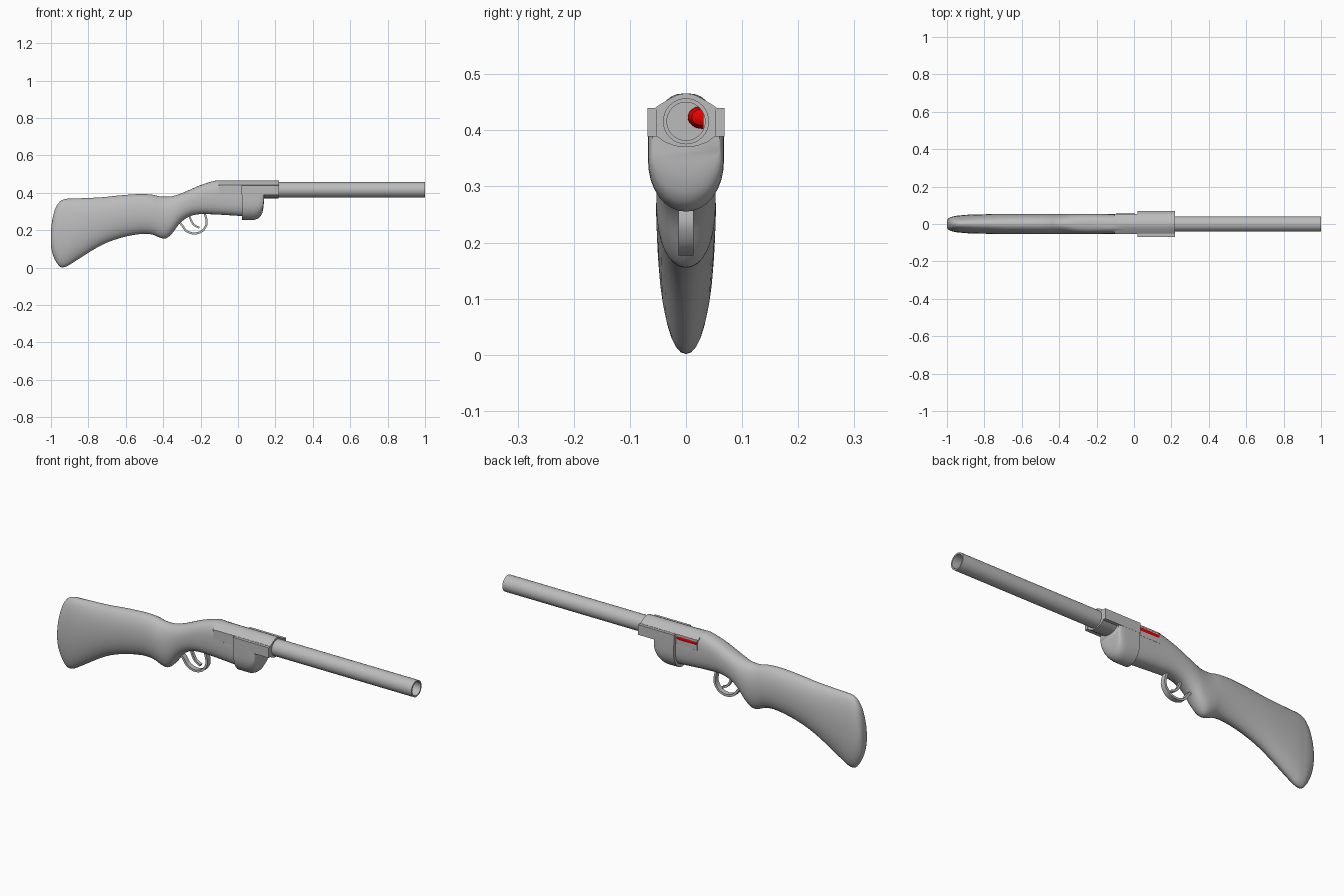
import bpy, bmesh, math
from mathutils import Vector

if "Cube" in bpy.data.objects:
    bpy.data.objects.remove(bpy.data.objects["Cube"])


def material(name, rgb):
    m = bpy.data.materials.new(name)
    m.diffuse_color = (*rgb, 1)
    m.use_nodes = True
    m.node_tree.nodes["Principled BSDF"].inputs["Base Color"].default_value = m.diffuse_color
    return m


GREY = material("plain grey", (0.5, 0.5, 0.5))
RED = material("shell red", (0.8, 0.0, 0.0))


def finish(name, bm, mat, angle=35):
    bmesh.ops.recalc_face_normals(bm, faces=bm.faces[:])
    me = bpy.data.meshes.new(name)
    bm.to_mesh(me)
    bm.free()
    me.materials.append(mat)
    ob = bpy.data.objects.new(name, me)
    bpy.context.collection.objects.link(ob)
    bpy.ops.object.select_all(action='DESELECT')
    ob.select_set(True)
    bpy.context.view_layer.objects.active = ob
    bpy.ops.object.shade_smooth_by_angle(angle=math.radians(angle))
    return ob


def loft(name, rings, mat=GREY, closed=False, angle=35):
    """Skin a list of closed point rings, capping the ends unless closed."""
    bm = bmesh.new()
    vs = [[bm.verts.new(p) for p in r] for r in rings]
    n = len(vs[0])
    pairs = list(zip(vs, vs[1:])) + ([(vs[-1], vs[0])] if closed else [])
    for a, b in pairs:
        for i in range(n):
            j = (i + 1) % n
            bm.faces.new((a[i], a[j], b[j], b[i]))
    if not closed:
        bm.faces.new(vs[0])
        bm.faces.new(vs[-1])
    return finish(name, bm, mat, angle)


def smooth_path(pts, steps):
    """Catmull-Rom curve through tuples of any length."""
    vs = [Vector(p) for p in pts]
    out = []
    for i in range(len(vs) - 1):
        p0, p1, p2, p3 = vs[max(i - 1, 0)], vs[i], vs[i + 1], vs[min(i + 2, len(vs) - 1)]
        for s in range(steps):
            t = s / steps
            out.append(p1 + (p2 - p0) * (t / 2) + (p0 * 2 - p1 * 5 + p2 * 4 - p3) * (t * t / 2)
                       + (p1 * 3 - p0 - p2 * 3 + p3) * (t ** 3 / 2))
    return out + [vs[-1]]


def oval(x, bottom, top, half, power, n=32):
    ring = []
    for i in range(n):
        a = 2 * math.pi * i / n
        c, s = math.cos(a), math.sin(a)
        y = math.copysign(abs(c) ** (2 / power), c) * half
        z = math.copysign(abs(s) ** (2 / power), s) * (top - bottom) / 2
        ring.append((x, y, (top + bottom) / 2 + z))
    return ring


def prism(name, half_profile, x0, x1):
    """Extrude a y-z profile, mirrored across y, along x."""
    prof = half_profile + [(-y, z) for y, z in reversed(half_profile) if y > 0]
    return loft(name, [[(x, y, z) for y, z in prof] for x in (x0, x1)], angle=25)


def strip(name, pts, thick, half):
    """Flat band following an x-z path."""
    path = smooth_path(pts, 5)
    rings = []
    for i, p in enumerate(path):
        d = (path[min(i + 1, len(path) - 1)] - path[max(i - 1, 0)]).normalized()
        nx, nz = -d.y * thick / 2, d.x * thick / 2
        rings.append([(p.x + s * nx, y, p.y + s * nz)
                      for s, y in ((1, half), (1, -half), (-1, -half), (-1, half))])
    return loft(name, rings)


# Stock: x, bottom, top, half width
stock = [(-1.0, .115, .20, .018), (-.992, .075, .26, .030), (-.975, .035, .32, .038),
         (-.95, .004, .355, .044), (-.92, .005, .367, .047), (-.88, .028, .369, .050),
         (-.74, .115, .375, .053), (-.63, .158, .386, .053), (-.527, .179, .393, .053),
         (-.46, .177, .390, .053), (-.42, .161, .381, .053), (-.385, .156, .379, .053),
         (-.35, .185, .382, .053), (-.31, .238, .394, .053), (-.26, .273, .415, .053),
         (-.2, .286, .441, .053), (-.125, .284, .464, .053), (-.08, .282, .464, .053),
         (.03, .275, .460, .053)]
rings = []
for x, lo, hi, w in smooth_path(stock, 3):
    power = 2.1 + 0.7 * min(max((x + .4) / .35, 0), 1)
    rings.append(oval(x, lo, hi, w, power))
loft("stock", rings, angle=50)

# Receiver body, rounded roof and side plates
prism("receiver", [(0, .370), (.02, .372), (.038, .379), (.053, .390),
                   (.053, .442), (0, .455)], -.10, .217)
prism("roof_cover", [(0, .450), (.054, .437), (.054, .441), (.040, .450),
                     (.026, .458), (.013, .464), (0, .466)], -.105, .218)
for side, y in (("left", .0605), ("right", -.0605)):
    bm = bmesh.new()
    bmesh.ops.create_cube(bm, size=1)
    for v in bm.verts:
        v.co = Vector((.12 + v.co.x * .2, y + v.co.y * .016, .4145 + v.co.z * .051))
    finish(side + "_side_plate", bm, GREY)

# Fore block with a bowl-shaped underside and rounded nose
fore = [(.022, .255, .068), (.085, .255, .068), (.105, .261, .068), (.120, .273, .067),
        (.130, .292, .065), (.136, .322, .062), (.138, .345, .060)]
rings = []
for x, lo, w in fore:
    ring = [(x, w, .392), (x, 0, .372), (x, -w, .392)]
    shoulder = max(.352, lo + .02)
    for i in range(17):
        a = math.pi * i / 16
        ring.append((x, -w * math.cos(a), shoulder - (shoulder - lo) * math.sin(a) ** .9))
    rings.append(ring)
loft("fore_block", rings, angle=40)

# Hollow barrel
loft("barrel", [[(x, r * math.cos(math.tau * i / 32), .416 + r * math.sin(math.tau * i / 32))
                 for i in range(32)]
                for x, r in ((.21, .041), (1.0, .041), (1.0, .034), (.21, .034))], closed=True)

# Red shell showing at the side port and down the bore
rings = []
for x, k in ((-.095, .98), (.0, 1), (.20, 1), (.23, .95), (.245, .7), (.25, .3)):
    rings.append([(x, .029 + .0265 * k * math.cos(math.tau * i / 24),
                   .423 + .021 * k * math.sin(math.tau * i / 24)) for i in range(24)])
# Keep the part ahead of the receiver inside the bore
rings = [[(x, min(y, .031) if x > .19 else y, z) for x, y, z in r] for r in rings]
loft("shell", rings, RED)

# Trigger guard and trigger
strip("trigger_guard", [(-.315, .245), (-.298, .225), (-.275, .195), (-.235, .182),
                        (-.195, .193), (-.172, .222), (-.168, .25), (-.178, .290)], .011, .013)
strip("trigger", [(-.262, .285), (-.252, .255), (-.235, .228), (-.207, .213)], .010, .008)
